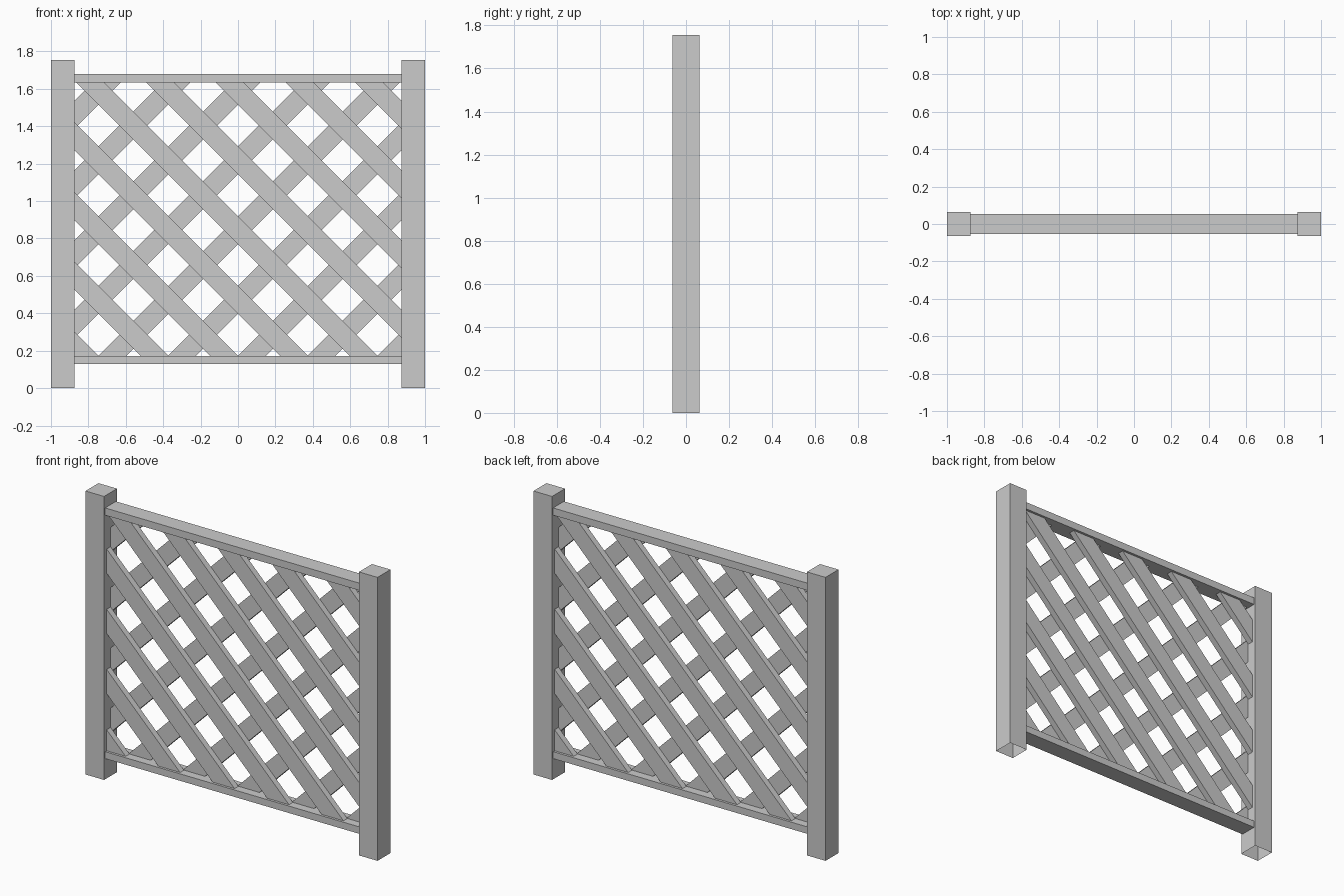
import bpy, bmesh, math
from mathutils import Matrix, Vector

if "Cube" in bpy.data.objects:
    bpy.data.objects.remove(bpy.data.objects["Cube"])

INNER = 0.873                 # half width between posts
Z0, Z1 = 0.171, 1.635         # lattice opening
PITCH, WIDTH, THICK = 0.373, 0.106, 0.038


def finish(bm, name):
    bmesh.ops.recalc_face_normals(bm, faces=bm.faces)
    mesh = bpy.data.meshes.new(name)
    bm.to_mesh(mesh)
    bm.free()
    obj = bpy.data.objects.new(name, mesh)
    bpy.context.collection.objects.link(obj)
    return obj


def box(lo, hi):
    bm = bmesh.new()
    lo, hi = Vector(lo), Vector(hi)
    bmesh.ops.create_cube(bm, size=1, matrix=Matrix.Translation((lo + hi) / 2)
                          @ Matrix.Diagonal((*(hi - lo), 1)))
    return bm


def slat(c, side, name):
    # diagonal board centred on the line side*x + z = c, trimmed to the opening
    zm = (Z0 + Z1) / 2
    y = -side * THICK / 2
    bm = bmesh.new()
    bmesh.ops.create_cube(bm, size=1, matrix=Matrix.Translation((side * (c - zm), y, zm))
                          @ Matrix.Rotation(side * math.pi / 4, 4, 'Y')
                          @ Matrix.Diagonal((6, THICK, WIDTH, 1)))
    for co, no in (((INNER, 0, 0), (1, 0, 0)), ((-INNER, 0, 0), (-1, 0, 0)),
                   ((0, 0, Z1), (0, 0, 1)), ((0, 0, Z0), (0, 0, -1))):
        geom = bm.verts[:] + bm.edges[:] + bm.faces[:]
        cut = bmesh.ops.bisect_plane(bm, geom=geom, plane_co=co, plane_no=no,
                                     clear_outer=True)['geom_cut']
        edges = [e for e in cut if isinstance(e, bmesh.types.BMEdge)]
        if edges:
            bmesh.ops.holes_fill(bm, edges=edges)
    if bm.faces:
        finish(bm, name)
    else:
        bm.free()


# Posts, open underneath
for s, label in ((-1, "left"), (1, "right")):
    bm = box((s * 0.9365 - 0.0635, -0.0635, 0), (s * 0.9365 + 0.0635, 0.0635, 1.755))
    bottom = [f for f in bm.faces if f.calc_center_median().z < 0.001]
    bmesh.ops.delete(bm, geom=bottom, context='FACES_ONLY')
    finish(bm, label + "_post")

# Rails
finish(box((-INNER, -0.053, Z1), (INNER, 0.053, 1.68)), "top_rail")
finish(box((-INNER, -0.053, 0.128), (INNER, 0.053, Z0)), "bottom_rail")

# Lattice: front layer falls to the right, back layer is its mirror
for k in range(-5, 6):
    slat(0.845 + k * PITCH, 1, f"front_slat_{k + 6}")
    slat(0.845 + k * PITCH, -1, f"back_slat_{k + 6}")
